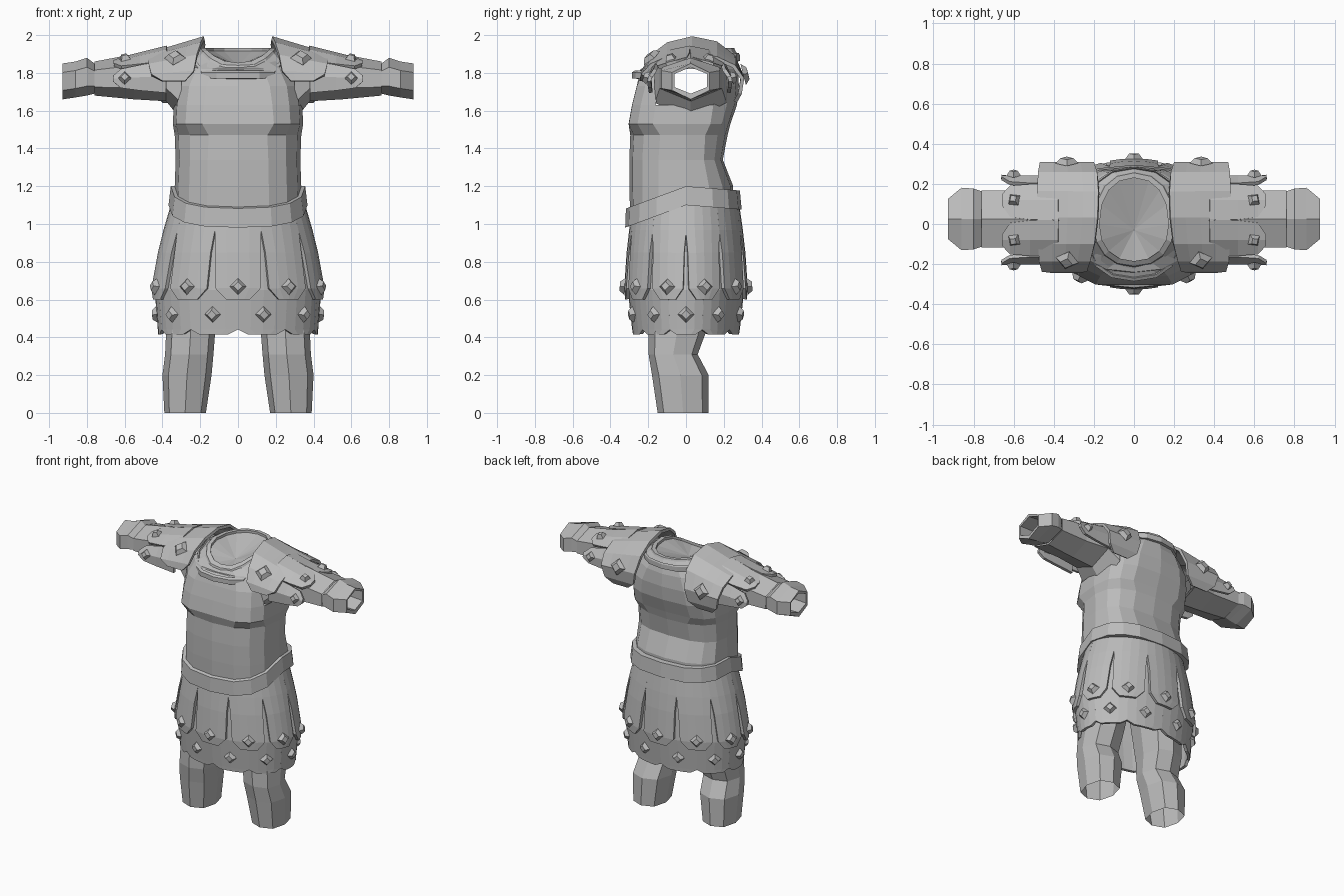
import bpy, bmesh
from math import sin, cos, pi, radians, copysign
from mathutils import Vector, Matrix

if "Cube" in bpy.data.objects:
    bpy.data.objects.remove(bpy.data.objects["Cube"])

grey = bpy.data.materials.new("plain_grey")
grey.use_nodes = True
tone = (0.5, 0.5, 0.5, 1)
grey.diffuse_color = tone
for node in grey.node_tree.nodes:
    if node.type == 'BSDF_PRINCIPLED':
        node.inputs["Base Color"].default_value = tone


def finish(name, bm, thickness=0, mirror=False):
    mesh = bpy.data.meshes.new(name)
    bm.to_mesh(mesh)
    bm.free()
    mesh.materials.append(grey)
    obj = bpy.data.objects.new(name, mesh)
    bpy.context.collection.objects.link(obj)
    if thickness:
        mod = obj.modifiers.new("Thickness", 'SOLIDIFY')
        mod.thickness = thickness
        mod.offset = -1
    if mirror:
        obj.modifiers.new("Mirror", 'MIRROR')
    return obj


def ring(z, half_x, front, back, power=1.0, count=16, centre=(0, 0)):
    """Horizontal rounded outline; z may be a function of y."""
    points = []
    for i in range(count):
        s, c = sin(2 * pi * i / count), cos(2 * pi * i / count)
        x = half_x * copysign(abs(s) ** power, s)
        y = -copysign(abs(c) ** power, c) * (front if c > 0 else back)
        points.append(Vector((x + centre[0], y + centre[1], z(y) if callable(z) else z)))
    return points


def loft(rings, closed=False):
    bm = bmesh.new()
    rows = [[bm.verts.new(p) for p in r] for r in rings]
    pairs = list(zip(rows, rows[1:]))
    if closed:
        pairs.append((rows[-1], rows[0]))
    for a, b in pairs:
        for j in range(len(a)):
            k = (j + 1) % len(a)
            bm.faces.new((a[j], a[k], b[k], b[j]))
    bmesh.ops.recalc_face_normals(bm, faces=bm.faces)
    return bm


def plate(name, surface, rows, columns=4, rim=0.014, mirror=False):
    """Curved panel with a raised border; rows hold (v, low u, high u)."""
    bm = bmesh.new()
    grid = []
    for v, low, high in rows:
        grid.append([bm.verts.new(surface(low + (high - low) * j / columns, v))
                     for j in range(columns + 1)])
    for a, b in zip(grid, grid[1:]):
        for j in range(columns):
            bm.faces.new((a[j], a[j + 1], b[j + 1], b[j]))
    bm.normal_update()
    panel = bm.faces[:]
    # Flat border, then a sharp step down to the panel
    bmesh.ops.inset_region(bm, faces=panel, thickness=rim, depth=0)
    bmesh.ops.inset_region(bm, faces=panel, thickness=0.003, depth=-0.011)
    return finish(name, bm, 0.02, mirror)


def stud(name, surface, u, v, size=0.044, mirror=False):
    """Diamond stud sitting on a surface."""
    d = 0.01
    place = surface(u, v)
    normal = (surface(u + d, v) - surface(u - d, v)).cross(
        surface(u, v + d) - surface(u, v - d)).normalized()
    bm = bmesh.new()
    bmesh.ops.create_cone(bm, cap_ends=True, segments=4, radius1=size,
                          radius2=size * 0.55, depth=0.026)
    turn = normal.to_track_quat('Z', 'Y').to_matrix().to_4x4()
    bm.transform(Matrix.Translation(place) @ turn)
    return finish(name, bm, mirror=mirror)


# Cuirass: boxy abdomen, overhanging chest, open armholes
def neck_height(y):
    return 1.92 - 2.3 * min(y, 0) ** 2


body = [(1.02, .34, .295, .25, .75), (1.2, .335, .3, .25, .75),
        (1.34, .33, .3, .195, .75), (1.47, .335, .295, .22, .8),
        (1.53, .345, .318, .235, .62), (1.63, .34, .3, .27, .65),
        (1.73, .33, .275, .28, .7), (1.82, .29, .24, .275, .8),
        (neck_height, .19, .2, .25, .9)]
rings = [ring(*row) for row in body]
for r in rings[4:7]:
    r[0].y += 0.014
bm = loft(rings)
armhole = []
for f in bm.faces:
    c = f.calc_center_median()
    if c.z > 1.65 and abs(c.x) > 0.26 and abs(c.y) < 0.13:
        armhole.append(f)
bmesh.ops.delete(bm, geom=armhole, context='FACES')
finish("cuirass", bm)

# Neck bowl and raised collar
bm = bmesh.new()
rim_verts = [bm.verts.new(p) for p in ring(neck_height, .185, .195, .245, .9)]
middle = bm.verts.new((0, -.03, 1.835))
for i, v in enumerate(rim_verts):
    bm.faces.new((v, rim_verts[(i + 1) % len(rim_verts)], middle))
finish("neck_bowl", bm)


def lifted(dz):
    return lambda y: neck_height(max(y, -.2)) + dz


finish("collar", loft([
    ring(lifted(-.02), .172, .185, .23, .9), ring(lifted(.012), .172, .185, .23, .9),
    ring(lifted(.012), .2, .21, .255, .9), ring(lifted(0), .205, .215, .26, .9),
    ring(lifted(-.025), .24, .265, .275, .85), ring(lifted(-.015), .245, .27, .28, .85),
    ring(lifted(-.025), .255, .286, .285, .85), ring(lifted(-.058), .255, .286, .285, .85),
    ring(lifted(-.06), .22, .24, .25, .9)], closed=True))


# Belt dipping towards the front
def belt_height(base):
    return lambda y: base - 0.37 * max(-y, 0) - 0.08 * max(y, 0)


low, high = belt_height(1.1), belt_height(1.2)
finish("belt", loft([ring(low, .368, .322, .295, .75), ring(high, .356, .318, .285, .75),
                     ring(high, .32, .27, .22, .8), ring(low, .32, .27, .22, .8)],
                    closed=True))

# Skirt: two layers of ten tapering flaps
flare = [(.42, .44, .3), (.65, .458, .325), (.9, .412, .308), (1.13, .345, .275)]


def skirt_surface(offset):
    def surface(t, z):
        for (z0, x0, y0), (z1, x1, y1) in zip(flare, flare[1:]):
            if z <= z1 or z1 == flare[-1][0]:
                k = (z - z0) / (z1 - z0)
                rx, ry = x0 + (x1 - x0) * k, y0 + (y1 - y0) * k
                break
        return Vector(((rx + offset) * sin(t), -(ry + offset) * cos(t), z))
    return surface


layers = [("upper", .014, 0, .67, [(.6, 8), (.66, 15), (.85, 16), (.97, 18), (1.13, 18)]),
          ("lower", -.006, .5, .52, [(.415, 11), (.44, 17.9), (.65, 18), (.9, 18), (1.1, 18)])]
for label, offset, shift, stud_z, outline in layers:
    surface = skirt_surface(offset)
    for i in range(10):
        mid = (i + shift) * pi / 5
        rows = [(z, mid - radians(w), mid + radians(w)) for z, w in outline]
        plate(f"{label}_skirt_flap_{i}", surface, rows)
        stud(f"{label}_skirt_stud_{i}", surface, mid, stud_z)

# Hollow trouser legs
leg = [(0, .28, .11, -.015, .135), (.2, .27, .13, -.03, .15),
       (.31, .258, .128, -.068, .13), (.44, .25, .13, -.045, .155),
       (.95, .19, .16, -.02, .2)]
finish("legs", loft([ring(z, hx, hy, hy, .8, 8, (cx, cy)) for z, cx, hx, cy, hy in leg]),
       mirror=True)


# Open sleeves ending in hollow cuffs
def sleeve_ring(x, half_y, bottom, top):
    mid, half = (top + bottom) / 2, (top - bottom) / 2
    return [Vector((x, .025 + half_y * sin(i * pi / 3), mid + half * cos(i * pi / 3)))
            for i in range(6)]


finish("sleeves", loft([sleeve_ring(*s) for s in (
    (.3, .22, 1.55, 1.92), (.38, .19, 1.65, 1.92), (.55, .165, 1.66, 1.9),
    (.76, .165, 1.68, 1.86))]), mirror=True)
finish("cuffs", loft([sleeve_ring(*s) for s in (
    (.76, .16, 1.69, 1.85), (.8, .175, 1.68, 1.88), (.86, .18, 1.67, 1.86),
    (.928, .115, 1.66, 1.85), (.925, .1, 1.69, 1.83), (.8, .11, 1.69, 1.84))]),
    mirror=True)


# Shoulder guards arching from chest to back
def shoulder_surface(x, a):
    drop = 0.3 * (x - .2) * max(sin(a), 0)
    return Vector((x, .032 - .288 * cos(a), 1.76 + .24 * sin(a) - drop))


rows = [(radians(a), lo, hi) for a, lo, hi in (
    (0, .28, .4), (14, .235, .46), (38, .22, .475), (62, .2, .48), (90, .185, .485),
    (118, .18, .485), (145, .185, .48), (175, .2, .47), (198, .22, .45), (211, .28, .4))]
plate("shoulder_guards", shoulder_surface, rows, rim=.026, mirror=True)
stud("shoulder_front_studs", shoulder_surface, .335, radians(40), .058, True)
stud("shoulder_back_studs", shoulder_surface, .335, radians(170), .058, True)


# Upper arm flaps, four around each sleeve
def arm_surface(u, x):
    rise = 0.25 * (.62 - x) * sin(u)
    return Vector((x, .02 - .237 * cos(u), 1.75 + .145 * sin(u) + rise))


for i, degrees in enumerate((10, 64, 116, 170)):
    rows = [(x, radians(degrees + w), radians(degrees - w))
            for x, w in ((.38, 26), (.52, 25), (.62, 22), (.66, 8))]
    plate(f"arm_flaps_{i}", arm_surface, rows, columns=2, mirror=True)
    # Reversed direction keeps the stud facing outwards
    stud(f"arm_studs_{i}", lambda u, x: arm_surface(-u, x), -radians(degrees), .6, .036, True)
